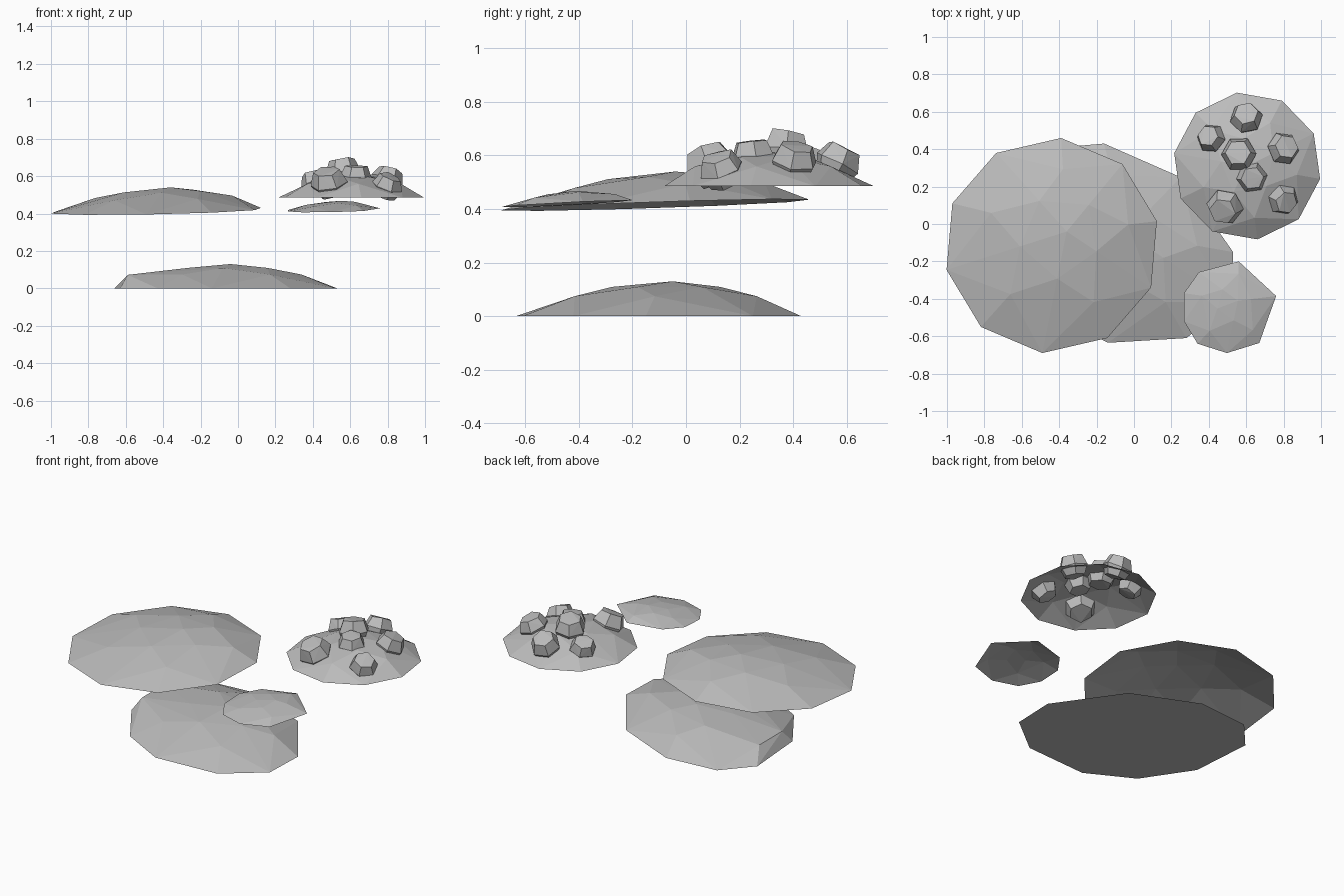
import bpy, bmesh, math, random
from mathutils import Vector

random.seed(4)
cube = bpy.data.objects.get("Cube")
if cube:
    bpy.data.objects.remove(cube, do_unlink=True)

grey = bpy.data.materials.new("stone_grey")
grey.use_nodes = True
grey.diffuse_color = (0.5, 0.5, 0.5, 1)
grey.node_tree.nodes["Principled BSDF"].inputs["Base Color"].default_value = (0.5, 0.5, 0.5, 1)


def hull_object(name, points, open_below=False):
    """Faceted convex body, optionally without its underside."""
    bm = bmesh.new()
    for p in points:
        bm.verts.new(p)
    result = bmesh.ops.convex_hull(bm, input=bm.verts[:])
    spare = {g for g in result["geom_interior"] + result["geom_unused"]
             if isinstance(g, bmesh.types.BMVert)}
    bmesh.ops.delete(bm, geom=list(spare), context="VERTS")
    bmesh.ops.recalc_face_normals(bm, faces=bm.faces[:])
    if open_below:
        under = [f for f in bm.faces if f.normal.z < -0.5]
        bmesh.ops.delete(bm, geom=under, context="FACES")
    mesh = bpy.data.meshes.new(name)
    bm.to_mesh(mesh)
    bm.free()
    mesh.materials.append(grey)
    obj = bpy.data.objects.new(name, mesh)
    bpy.context.collection.objects.link(obj)
    return obj


def circle_rim(cx, cy, radius, start, count=10):
    angles = [math.radians(start) + math.tau * i / count for i in range(count)]
    return [(cx + radius * math.cos(a), cy + radius * math.sin(a)) for a in angles]


def dome(name, rim, apex, base, slope=(0, 0), open_below=True, extra=()):
    """Low faceted mound: rim, two staggered rings and a peak."""
    n = len(rim)
    cx = sum(p[0] for p in rim) / n
    cy = sum(p[1] for p in rim) / n

    def plane(x, y):
        return base + slope[0] * (x - cx) + slope[1] * (y - cy)

    height = apex[2] - plane(apex[0], apex[1])
    points = [Vector((x, y, plane(x, y))) for x, y in rim]
    for ratio, lift, first in ((0.68, 0.57, 0), (0.37, 0.84, 1)):
        for i in range(first, n, 2):
            r = ratio + random.uniform(-0.03, 0.03)
            x = apex[0] + (rim[i][0] - apex[0]) * r
            y = apex[1] + (rim[i][1] - apex[1]) * r
            points.append(Vector((x, y, plane(x, y) + height * lift)))
    points.append(Vector(apex))
    points += [Vector(p) for p in extra]
    return hull_object(name, points, open_below)


# Ground mound, closed below, with a steep flank on one side
ground_rim = [(.53, -.15), (.25, .25), (-.16, .43), (-.5, .4), (-.66, .22),
              (-.63, -.18), (-.43, -.48), (-.14, -.635), (.28, -.61), (.52, -.42)]
dome("ground_mound", ground_rim, (-.04, -.05, .13), 0, open_below=False,
     extra=[(-.59, .1, .072), (-.59, -.13, .072)])

# Large raised shell, slightly tilted
dome("large_upper_shell", circle_rim(-.44, -.115, .577, 13), (-.36, -.04, .54),
     .415, slope=(.02, .033))

# Small shell
small_rim = [(.267, -.37), (.347, -.257), (.56, -.2), (.76, -.385),
             (.67, -.636), (.497, -.69), (.34, -.64), (.267, -.52)]
dome("small_shell", small_rim, (.555, -.41, .468), .418, slope=(.02, .05))

# Shell that carries the cluster of rocks
cx, cy = .605, .31
dome("rock_shell", circle_rim(cx, cy, .396, -10), (cx, cy, .615), .485)

# Hexagonal rocks, each leaning away from the shell's middle
rocks = [(.41, .46, .57, .08), (.60, .57, .58, .09), (.80, .405, .585, .09),
         (.56, .375, .63, .095), (.63, .25, .605, .085),
         (.485, .09, .57, .1), (.80, .13, .55, .085)]
for number, (x, y, z, size) in enumerate(rocks):
    outward = Vector((x - cx, y - cy, 0))
    lean = (Vector((0, 0, 1)) + outward * 1.8).normalized()
    turn = Vector((0, 0, 1)).rotation_difference(lean)
    spin = random.uniform(0, 60)
    points = []
    for radius, level in ((.7, -.75), (1, -.1), (.72, .6)):
        for px, py in circle_rim(0, 0, radius * size, spin, 6):
            wobble = random.uniform(-.06, .06)
            local = Vector((px, py, (level + wobble) * size))
            points.append(Vector((x, y, z)) + turn @ local)
    hull_object(f"rock_{number + 1}", points)
